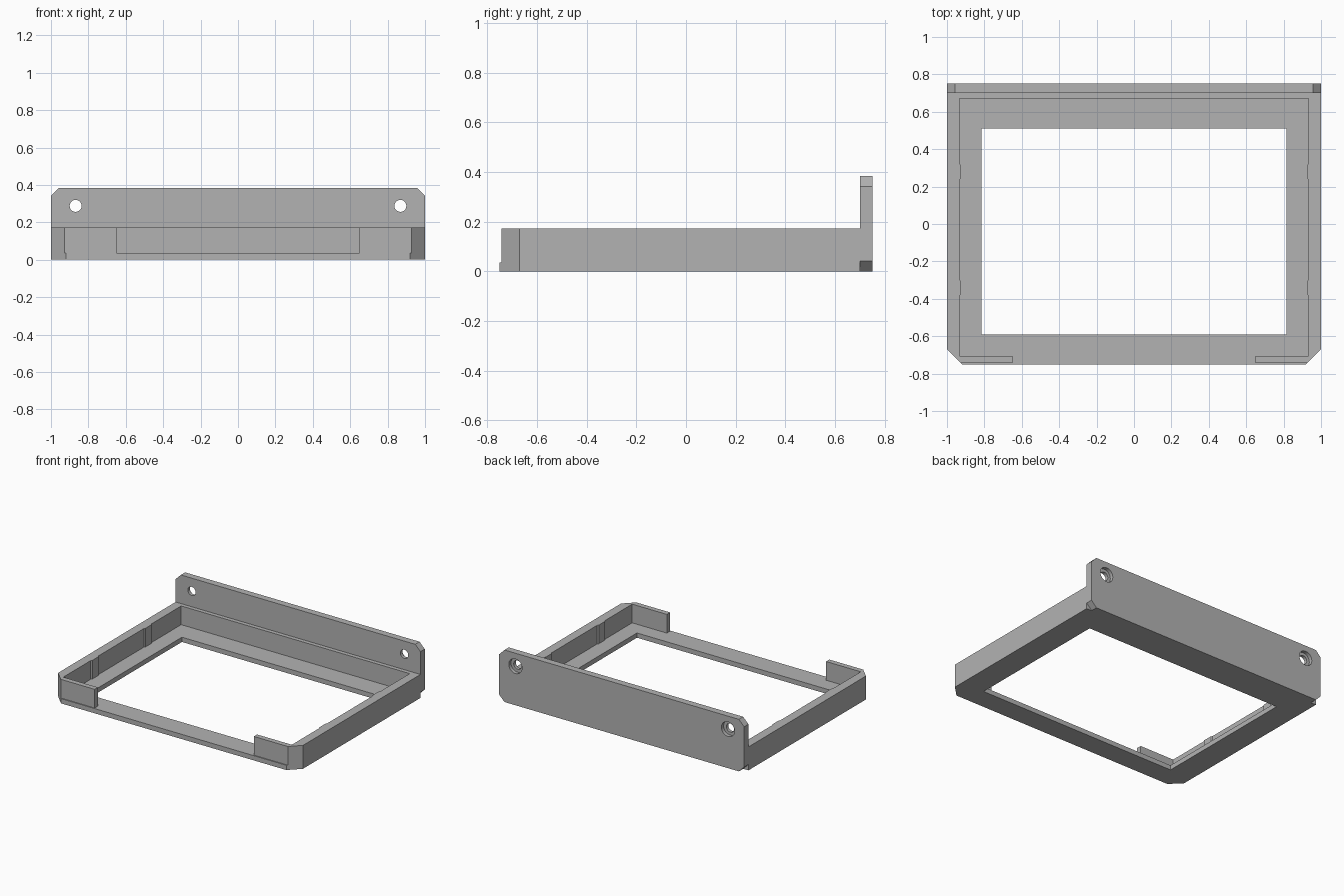
import bpy, bmesh, math
from mathutils import Matrix

if "Cube" in bpy.data.objects:
    bpy.data.objects.remove(bpy.data.objects["Cube"])

GREY = (0.45, 0.45, 0.45, 1)
mat = bpy.data.materials.new("plain grey")
mat.use_nodes = True
mat.diffuse_color = GREY
mat.node_tree.nodes["Principled BSDF"].inputs["Base Color"].default_value = GREY

BASE_H, WALL_H, PLATE_H = 0.035, 0.173, 0.384
PLATE_FRONT, BACK = 0.7, 0.75


def finish(name, bm):
    bmesh.ops.recalc_face_normals(bm, faces=bm.faces)
    mesh = bpy.data.meshes.new(name)
    bm.to_mesh(mesh)
    bm.free()
    mesh.materials.append(mat)
    ob = bpy.data.objects.new(name, mesh)
    bpy.context.collection.objects.link(ob)
    return ob


def prism(name, half, low, high, upright=False):
    """Mirror a half outline across x and extrude it along z, or along y."""
    outline = half + [(-x, v) for x, v in reversed(half)]
    bm = bmesh.new()
    point = (lambda x, v: (x, low, v)) if upright else (lambda x, v: (x, v, low))
    face = bm.faces.new([bm.verts.new(point(x, v)) for x, v in outline])
    grown = bmesh.ops.extrude_face_region(bm, geom=[face])["geom"]
    d = high - low
    bmesh.ops.translate(bm, vec=(0, d, 0) if upright else (0, 0, d),
                        verts=[g for g in grown if isinstance(g, bmesh.types.BMVert)])
    return finish(name, bm)


def cylinder_y(name, x, z, radius, y0, y1):
    bm = bmesh.new()
    place = Matrix.Translation((x, (y0 + y1) / 2, z)) @ Matrix.Rotation(math.pi / 2, 4, 'X')
    bmesh.ops.create_cone(bm, cap_ends=True, segments=32, radius1=radius,
                          radius2=radius, depth=y1 - y0, matrix=place)
    return finish(name, bm)


def cut(ob, cutter):
    cutter.hide_render = True
    mod = ob.modifiers.new("cut", 'BOOLEAN')
    mod.operation, mod.solver, mod.object = 'DIFFERENCE', 'EXACT', cutter
    bpy.context.view_layer.objects.active = ob
    bpy.ops.object.modifier_apply(modifier=mod.name)
    bpy.data.objects.remove(cutter)


# Floor frame with chamfered front corners and a large opening
base = prism("base_frame", [(0.92, -0.75), (1, -0.67), (1, PLATE_FRONT)], 0, BASE_H)
cut(base, prism("opening_cutter", [(0.815, -0.592), (0.815, 0.51)], -0.1, 0.1))

# Rim wall, open in the middle of the front, with two shallow ribs per side
inner = [(0.933, 0.67)]
for y in (0.28, -0.34):
    inner += [(0.933, y + 0.045), (0.926, y + 0.035), (0.926, y - 0.035), (0.933, y - 0.045)]
inner += [(0.933, -0.705), (0.65, -0.705), (0.65, -0.743), (0.927, -0.743),
          (1, -0.67), (1, PLATE_FRONT)]
prism("rim_wall", inner, BASE_H, WALL_H)

# Upright back plate with clipped corners and counterbored screw holes
C = 0.043
plate = prism("back_plate", [(1 - C, 0), (1, C), (1, PLATE_H - C), (1 - C, PLATE_H)],
              PLATE_FRONT, BACK, upright=True)
for side in (-1, 1):
    cut(plate, cylinder_y("hole_cutter", side * 0.868, 0.288, 0.032, 0.6, 0.9))
    cut(plate, cylinder_y("counterbore_cutter", side * 0.868, 0.288, 0.054, 0.724, 0.9))

# Smooth the hole walls, keep the edges crisp
bpy.ops.object.select_all(action='DESELECT')
plate.select_set(True)
bpy.context.view_layer.objects.active = plate
bpy.ops.object.shade_smooth_by_angle(angle=math.radians(30))
